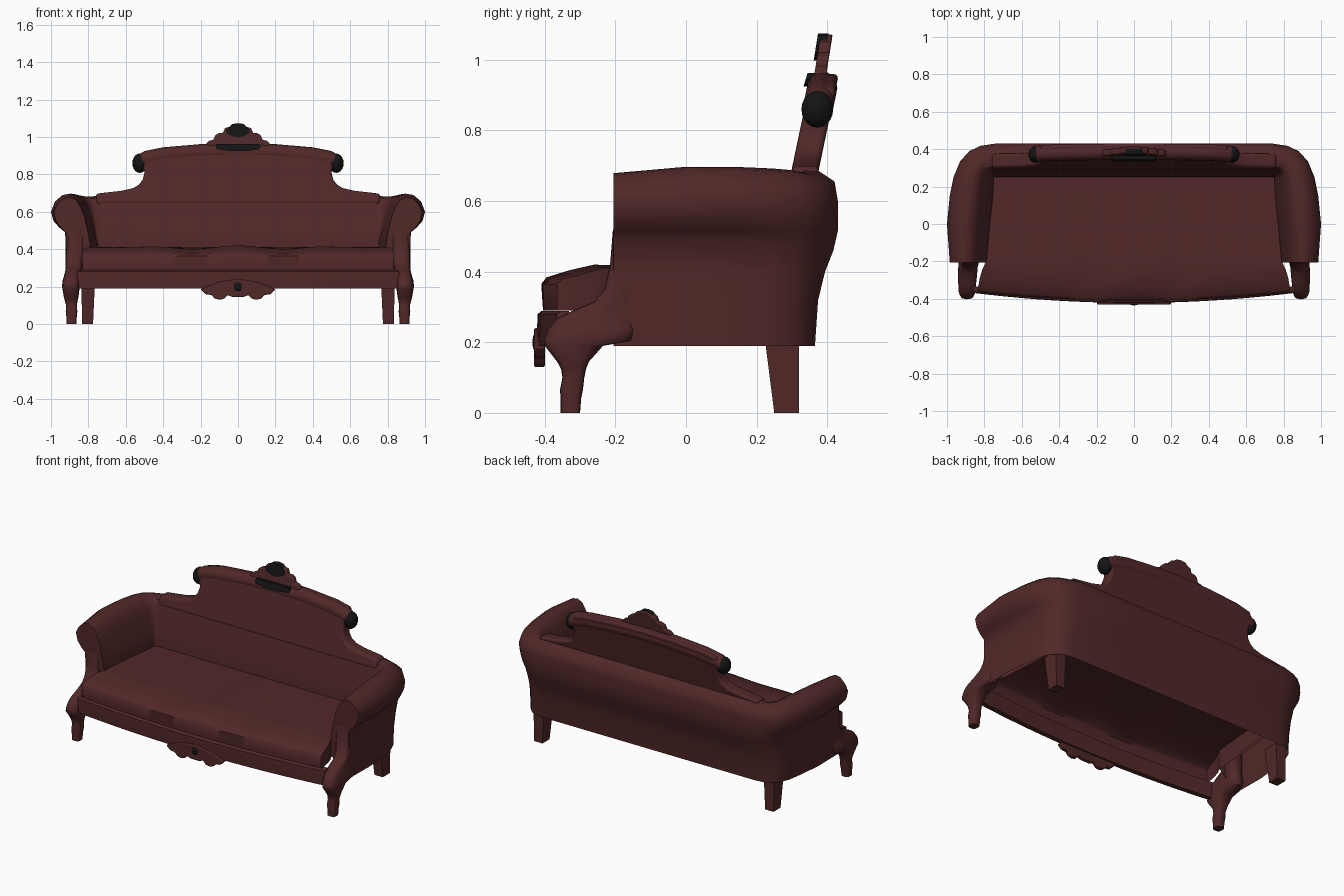
import bpy, bmesh, math

if "Cube" in bpy.data.objects:
    bpy.data.objects.remove(bpy.data.objects["Cube"])

def mat(name, rgb):
    m = bpy.data.materials.new(name)
    m.diffuse_color = (*rgb, 1)
    m.use_nodes = True
    m.node_tree.nodes["Principled BSDF"].inputs["Base Color"].default_value = m.diffuse_color
    return m

RED = mat("dark red brown", (0.083, 0.021, 0.021))
BLACK = mat("black", (0.007, 0.007, 0.007))

def finish(bm, name, m, angle=40, bevel=0, mirror=False):
    bmesh.ops.remove_doubles(bm, verts=bm.verts, dist=0.0005)
    bmesh.ops.recalc_face_normals(bm, faces=bm.faces)
    me = bpy.data.meshes.new(name)
    bm.to_mesh(me)
    bm.free()
    ob = bpy.data.objects.new(name, me)
    bpy.context.collection.objects.link(ob)
    me.materials.append(m)
    bpy.ops.object.select_all(action='DESELECT')
    bpy.context.view_layer.objects.active = ob
    ob.select_set(True)
    bpy.ops.object.shade_smooth_by_angle(angle=math.radians(angle))
    if mirror:
        ob.modifiers.new("mirror", 'MIRROR')
    if bevel:
        b = ob.modifiers.new("bevel", 'BEVEL')
        b.width, b.segments = bevel, 3
        b.limit_method = 'ANGLE'
    return ob

def loft(name, rings, m=RED, closed=True, cap0=True, cap1=True, **kw):
    """Skin a list of equal-length point rings."""
    bm = bmesh.new()
    vs = [[bm.verts.new(p) for p in r] for r in rings]
    n = len(rings[0])
    for a, b in zip(vs, vs[1:]):
        for i in range(n if closed else n - 1):
            j = (i + 1) % n
            bm.faces.new((a[i], a[j], b[j], b[i]))
    if cap0:
        bm.faces.new(vs[0])
    if cap1:
        bm.faces.new(vs[-1])
    return finish(bm, name, m, **kw)

def plate(name, half, yf, thick, m=RED, **kw):
    """Symmetric outline (right half given, bottom to top) with a front depth yf(z)."""
    pts = half + [(-x, z) for x, z in reversed(half) if x > 0]
    front = [(x, yf(z), z) for x, z in pts]
    back = [(x, yf(z) + thick, z) for x, z in pts]
    return loft(name, [front, back], m, **kw)

def mix(a, b, t):
    return a + (b - a) * t

# Shell: arm section blends into back section round the corner
# section points are (share of the way from outer to inner line, height)
arm = [(1, .30), (1, .42), (.93, .50), (.83, .58), (.74, .64), (.62, .68), (.45, .697), (.27, .69),
       (.09, .655), (0, .60), (.06, .55), (.2, .515), (.33, .49), (.34, .40), (.34, .30), (.34, .19)]
back = [(1, .30), (1, .42), (.92, .50), (.83, .58), (.77, .64), (.70, .68), (.5, .69), (.3, .685),
        (.05, .655), (0, .60), (0, .55), (0, .515), (.07, .46), (.2, .40), (.31, .32), (.36, .19)]
stations = [  # outer x, y, inner x, y, blend, top lift
    (.985, -.205, .79, -.205, 0, -.018), (1, 0, .77, 0, 0, 0), (.985, .15, .755, .15, .1, 0),
    (.965, .25, .75, .24, .25, -.003), (.93, .335, .75, .25, .45, -.006), (.88, .39, .75, .25, .65, -.01),
    (.82, .418, .75, .25, .85, -.01), (.74, .43, .73, .25, 1, 0), (.4, .43, .4, .25, 1, 0), (0, .43, 0, .25, 1, 0)]
rings = []
for ox, oy, ix, iy, b, lift in stations:
    ring = []
    for (ta, za), (tb, zb) in zip(arm, back):
        t, z = mix(ta, tb, b), mix(za, zb, b)
        ring.append((mix(ox, ix, t), mix(oy, iy, t), z + (lift if z > .62 else 0)))
    rings.append(ring)
rings += [[(-x, y, z) for x, y, z in r] for r in reversed(rings[:-1])]
loft("arms_and_lower_back", rings, closed=False, angle=50)

# Leaning upper back
def lean(z):
    return .293 + (z - .66) * .21

plate("upper_back", [(.76, .64), (.76, .697), (.62, .713), (.56, .727), (.53, .745), (.51, .77), (.50, .81),
      (.51, .86), (.50, .92), (.4, .94), (.2, .955), (0, .96)], lean, .077, bevel=.015)

# Rolled top edge with dark end caps
roll = []
for x, zc in [(-.53, .86), (-.5, .878), (-.4, .898), (-.2, .915), (0, .92),
              (.2, .915), (.4, .898), (.5, .878), (.53, .86)]:
    roll.append([(x, lean(zc) + .038 + .043 * math.cos(a), zc + .047 * math.sin(a))
                 for a in [k * math.tau / 16 for k in range(16)]])
loft("top_roll", roll)
bm = bmesh.new()
bmesh.ops.create_uvsphere(bm, u_segments=16, v_segments=10, radius=1)
for v in bm.verts:
    x, y, z = v.co
    v.co = (.525 + .04 * x, .372 + .045 * y, .86 + .052 * z)
finish(bm, "roll_end_cap", BLACK, mirror=True)

# Carved crest and its dark details
def crest_y(z):
    return .362 + (z - .95) * .16

plate("crest", [(.17, .94), (.17, .965), (.155, .98), (.13, .985), (.122, 1.01), (.10, 1.022), (.08, 1.022),
      (.07, 1.048), (.045, 1.055), (.03, 1.068), (0, 1.072)], crest_y, .034, bevel=.006)
plate("crest_shell", [(0, .998), (.03, 1.005), (.06, 1.02), (.062, 1.04), (.045, 1.055), (.03, 1.07), (0, 1.074)],
      lambda z: crest_y(z) - .008, .03, BLACK)
plate("crest_band", [(.05, .925), (.085, .932), (.11, .932), (.12, .945), (.115, .962)],
      lambda z: .333 + (z - .925) * .3, .03, BLACK)

# Seat cushion with a gently scalloped front, open underneath
us = [k / 24 for k in range(-24, 25)]
def seat_row(dy, z, half, bow, wave):
    row = []
    for u in us:
        x = u * half
        y = dy + bow * u * u
        w = wave * math.cos(math.tau * x / .5) * (1 if abs(x) < .5 else 0.4) * math.exp(-2 * x * x)
        row.append((x, y, z + w))
    return [(-half, row[0][1], .29)] + row + [(half, row[-1][1], .29)]

loft("seat_cushion", [
    seat_row(-.405, .29, .83, .045, 0), seat_row(-.41, .365, .835, .045, 0), seat_row(-.395, .38, .835, .045, .004),
    seat_row(-.33, .395, .825, .04, .009), seat_row(-.26, .41, .81, .02, .01), seat_row(-.2, .411, .79, 0, .007),
    seat_row(0, .412, .775, 0, .002), seat_row(.26, .405, .755, 0, 0)],
    closed=False, cap0=False, cap1=False, angle=50)

# Bowed front rail
rail = []
for k in range(-10, 11):
    x = k * .086
    y = -.42 + .05 * (x / .83) ** 2
    rail.append([(x, y, .19), (x, y - .002, .24), (x, y, .28), (x, y + .01, .288), (x, y + .035, .288), (x, y + .03, .19)])
loft("front_rail", rail)

# Carved apron with a dark button
plate("apron_carving", [(0, .145), (.03, .145), (.055, .155), (.075, .135), (.10, .13), (.125, .137), (.14, .155),
      (.175, .16), (.2, .185), (.17, .2), (.1, .225), (.04, .235), (0, .24)], lambda z: -.43, .03, bevel=.005)
bm = bmesh.new()
bmesh.ops.create_uvsphere(bm, u_segments=14, v_segments=8, radius=1)
for v in bm.verts:
    v.co = (.025 * v.co.x, -.427 + .008 * v.co.y, .2 + .025 * v.co.z)
finish(bm, "apron_button", BLACK)

# Front legs swelling into the arm fronts: height, centre x, half width, front y, rear y
leg = []
for z, xc, hx, y0, y1 in [(0, .89, .026, -.355, -.30), (.04, .89, .028, -.355, -.297), (.065, .89, .031, -.357, -.292),
                          (.10, .89, .029, -.35, -.288), (.125, .892, .034, -.354, -.283), (.145, .892, .039, -.365, -.275),
                          (.19, .893, .046, -.40, -.235), (.205, .893, .048, -.403, -.15), (.235, .89, .047, -.392, -.14),
                          (.265, .885, .043, -.37, -.14), (.29, .88, .042, -.32, -.14), (.315, .878, .044, -.26, -.14),
                          (.35, .875, .046, -.232, -.14), (.42, .87, .048, -.215, -.14), (.52, .87, .047, -.207, -.14)]:
    ring = []
    for k in range(16):
        c, s = math.cos(k * math.tau / 16), math.sin(k * math.tau / 16)
        c, s = math.copysign(abs(c) ** .6, c), math.copysign(abs(s) ** .6, s)
        ring.append((xc + hx * c, (y0 + y1) / 2 + (y1 - y0) / 2 * s, z))
    leg.append(ring)
loft("front_leg", leg, mirror=True, angle=60)

# Square tapered back legs
loft("back_leg", [[(x0, y0, z), (x1, y0, z), (x1, .32, z), (x0, .32, z)]
                  for z, x0, x1, y0 in [(0, .775, .833, .25), (.22, .765, .838, .222)]], mirror=True)
